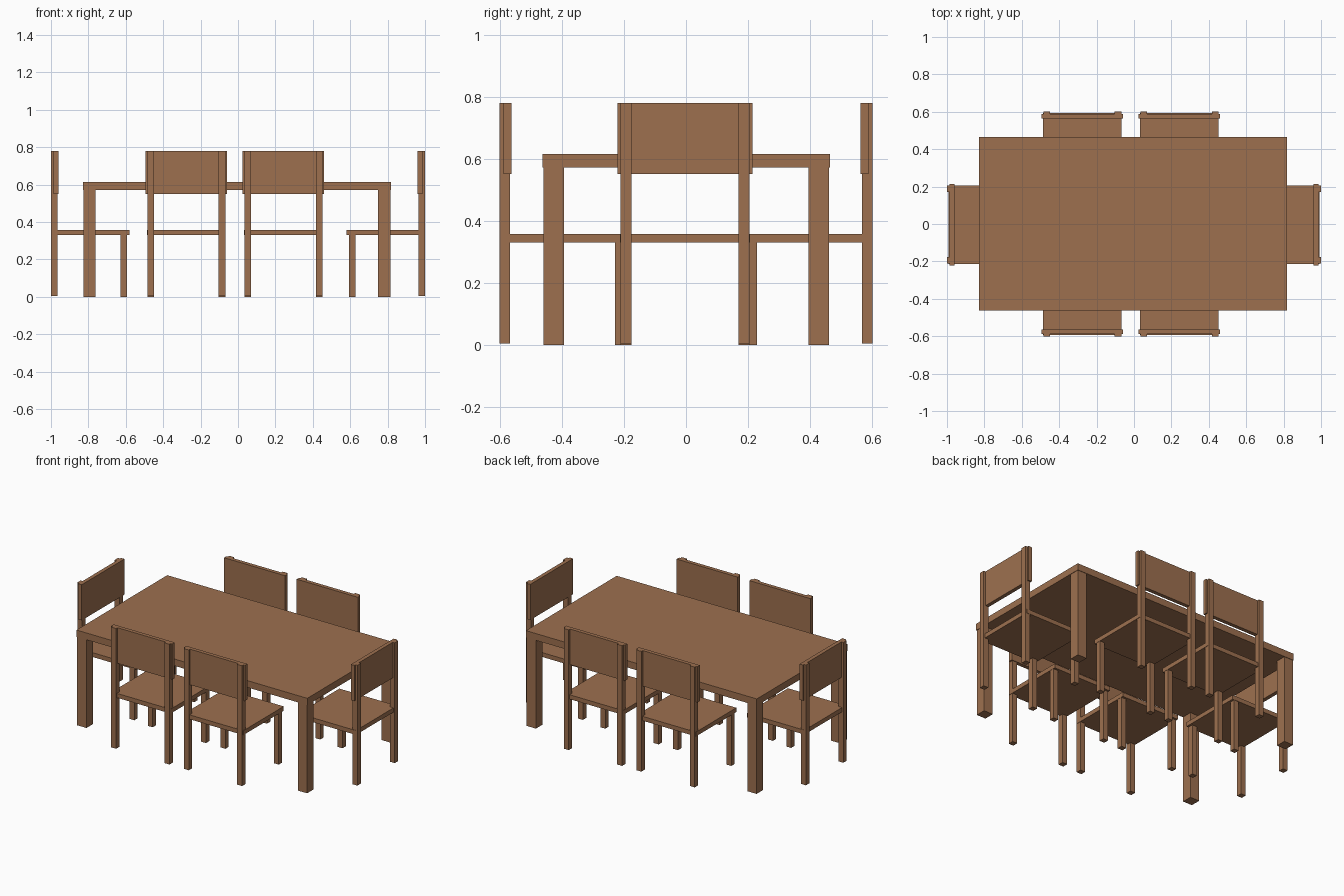
import bpy, bmesh, math
from mathutils import Matrix, Vector

if "Cube" in bpy.data.objects:
    bpy.data.objects.remove(bpy.data.objects["Cube"])

wood = bpy.data.materials.new("brown wood")
wood.diffuse_color = (0.34, 0.163, 0.078, 1)
wood.use_nodes = True
wood.node_tree.nodes["Principled BSDF"].inputs["Base Color"].default_value = wood.diffuse_color


def box(name, lo, hi, matrix=Matrix()):
    """Box between two corners, optionally placed by a matrix."""
    lo, hi = Vector(lo), Vector(hi)
    bm = bmesh.new()
    bmesh.ops.create_cube(bm, size=1)
    for v in bm.verts:
        v.co = matrix @ Vector([(lo[i] + hi[i]) / 2 + v.co[i] * (hi[i] - lo[i]) for i in range(3)])
    mesh = bpy.data.meshes.new(name)
    bm.to_mesh(mesh)
    bm.free()
    mesh.materials.append(wood)
    ob = bpy.data.objects.new(name, mesh)
    bpy.context.collection.objects.link(ob)
    return ob


# Table: slab top and four square legs
X0, X1, Y0, Y1 = -0.83, 0.818, -0.462, 0.464
box("table_top", (X0, Y0, 0.571), (X1, Y1, 0.615))
LEG, INSET = 0.066, 0.003
for x in (X0 + INSET, X1 - INSET - LEG):
    for y in (Y0 + INSET, Y1 - INSET - LEG):
        box("table_leg", (x, y, 0), (x + LEG, y + LEG, 0.571))


def chair(x, y, angle):
    """Chair whose rear edge sits at (x, y); it faces local +y."""
    m = Matrix.Translation((x, y, 0)) @ Matrix.Rotation(math.radians(angle), 4, 'Z')
    box("chair_seat", (-0.21, 0.009, 0.33), (0.21, 0.421, 0.358), m)
    box("chair_backrest", (-0.218, 0.014, 0.55), (0.218, 0.039, 0.78), m)
    for lx in (-0.208, 0.173):
        box("chair_back_post", (lx, 0, 0.004), (lx + 0.035, 0.035, 0.78), m)
        box("chair_front_leg", (lx, 0.373, 0), (lx + 0.035, 0.407, 0.33), m)


# Two chairs on each long side, one at each end
for cx in (-0.276, 0.243):
    chair(cx, -0.602, 0)
    chair(cx, 0.602, 180)
chair(-1.0, -0.003, -90)
chair(1.0, -0.003, 90)
